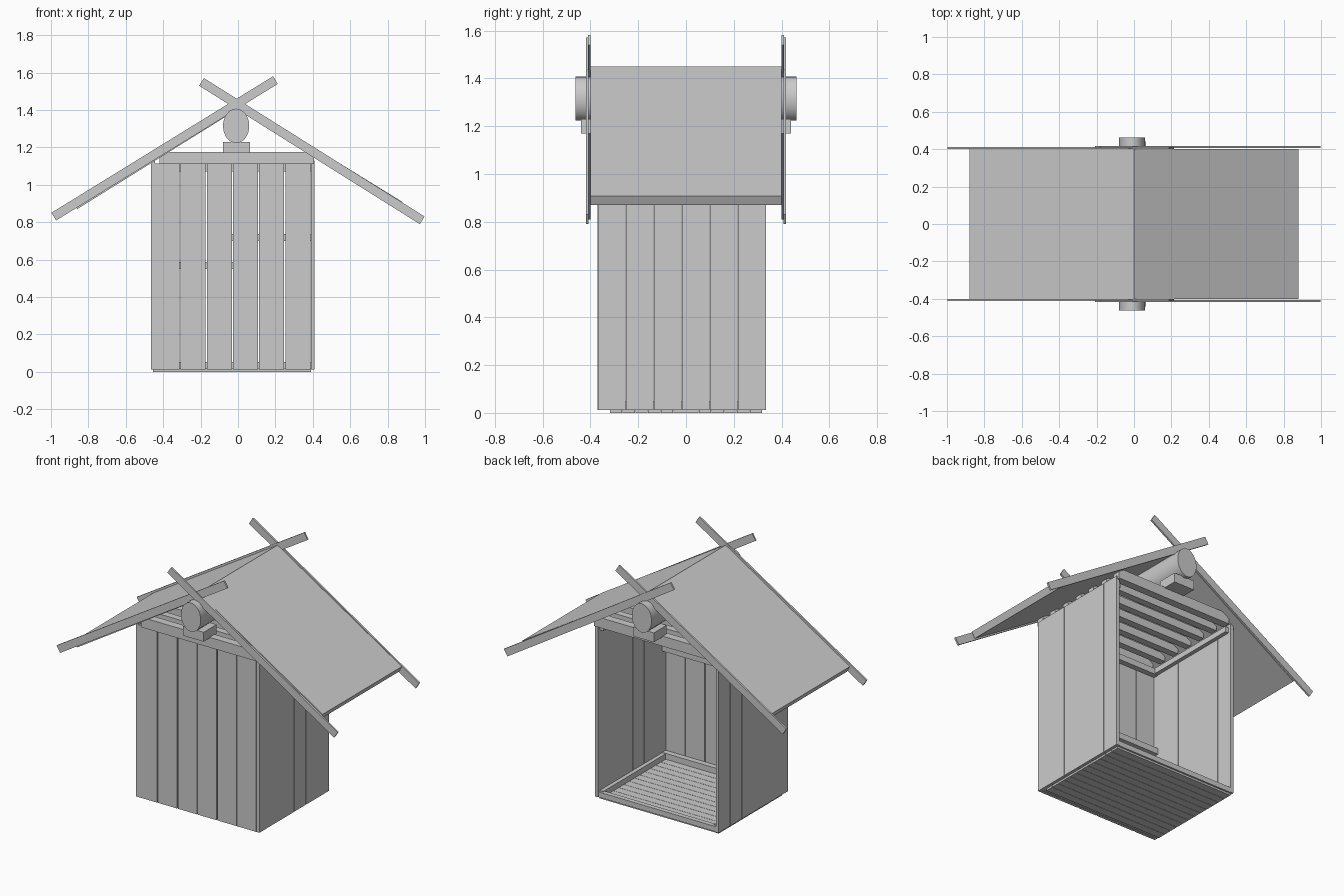
import bpy, math
from mathutils import Matrix, Vector

if "Cube" in bpy.data.objects:
    bpy.data.objects.remove(bpy.data.objects["Cube"])


def box(name, x0, x1, y0, y1, z0, z1):
    bpy.ops.mesh.primitive_cube_add(size=1)
    o = bpy.context.object
    o.name = name
    o.data.transform(Matrix.Diagonal((x1 - x0, y1 - y0, z1 - z0, 1)))
    o.location = ((x0 + x1) / 2, (y0 + y1) / 2, (z0 + z1) / 2)
    return o


def sloped(name, a, b, y0, y1, t):
    """Board running between two (x, z) points, thickness t."""
    length = math.dist(a, b)
    o = box(name, -length / 2, length / 2, y0, y1, -t / 2, t / 2)
    o.location = ((a[0] + b[0]) / 2, (y0 + y1) / 2, (a[1] + b[1]) / 2)
    o.rotation_euler.y = -math.atan2(b[1] - a[1], b[0] - a[0])
    return o


def ridge_slab(name, s):
    """Half of the roof, extruded along y, with a mitred ridge."""
    prof = [(0, 1.45), (0.88 * s, 0.908), (0.86 * s, 0.87), (0, 1.405)]
    v = [(x, y, z) for y in (-0.4, 0.4) for x, z in prof]
    f = [(0, 1, 2, 3), (7, 6, 5, 4)] + [(i, i + 4, (i + 1) % 4 + 4, (i + 1) % 4) for i in range(4)]
    if s > 0:
        f = [q[::-1] for q in f]
    m = bpy.data.meshes.new(name)
    m.from_pydata(v, [], f)
    o = bpy.data.objects.new(name, m)
    bpy.context.collection.objects.link(o)


G = 0.003  # half gap between planks

# floor planks running left to right
w = 0.64 / 12
for i in range(12):
    y = -0.32 + i * w
    box("floor_plank", -0.455, 0.39, y + 0.001, y + w - 0.001, 0, 0.014)

# front wall planks
for i in range(6):
    x = -0.45 + i * 0.14
    box("front_plank", x + G, x + 0.14 - G, -0.37, -0.35, 0.012, 1.115)

# side wall planks (open back)
w = 0.705 / 6
for x0, x1, n in ((-0.465, -0.445, "left_plank"), (0.39, 0.41, "right_plank")):
    for i in range(6):
        y = -0.37 + i * w
        box(n, x0, x1, y + 0.001, y + w - 0.001, 0.012, 1.13)

# rails behind the front wall
for x0, x1, z in ((-0.445, 0.39, 1.072), (-0.445, -0.01, 0.55),
                  (-0.04, 0.39, 0.70), (-0.445, 0.39, 0.014)):
    box("front_rail", x0, x1, -0.35, -0.315, z, z + 0.038)

# rails at the foot and head of the sides, and the back sill
for x0, x1 in ((-0.445, -0.42), (0.365, 0.39)):
    for z in (0.014, 1.075):
        box("side_rail", x0, x1, -0.315, 0.315, z, z + 0.035)
box("back_sill", -0.445, 0.39, 0.3, 0.33, 0.012, 0.045)

# gable beams front and back, with ceiling joists between them
for y in (-0.355, 0.325):
    box("gable_beam", -0.42, 0.405, y - 0.025, y + 0.025, 1.11, 1.175)
for i in range(5):
    y = -0.245 + i * 0.115
    box("ceiling_joist", -0.42, 0.405, y - 0.022, y + 0.022, 1.115, 1.165)

# blocks carrying the ridge log
for s in (-1, 1):
    box("ridge_block", -0.08, 0.065, min(s * 0.44, s * 0.31), max(s * 0.44, s * 0.31), 1.17, 1.23)

# ridge log, slightly oval
bpy.ops.mesh.primitive_cylinder_add(vertices=32, radius=1, depth=0.925, rotation=(math.pi / 2, 0, 0),
                                    location=(-0.01, 0, 1.315))
log = bpy.context.object
log.name = "ridge_log"
log.scale = (0.07, 0.092, 1)
bpy.ops.object.shade_smooth_by_angle()

# roof halves
ridge_slab("roof_left", -1)
ridge_slab("roof_right", 1)

# crossed barge boards at both gables
for s in (-1, 1):
    a, b = sorted((s * 0.40, s * 0.411))
    sloped("barge_board_left", (-0.985, 0.83), (0.2, 1.56), a, b, 0.048)
    a, b = sorted((s * 0.407, s * 0.418))
    sloped("barge_board_right", (-0.195, 1.55), (0.985, 0.81), a, b, 0.048)
